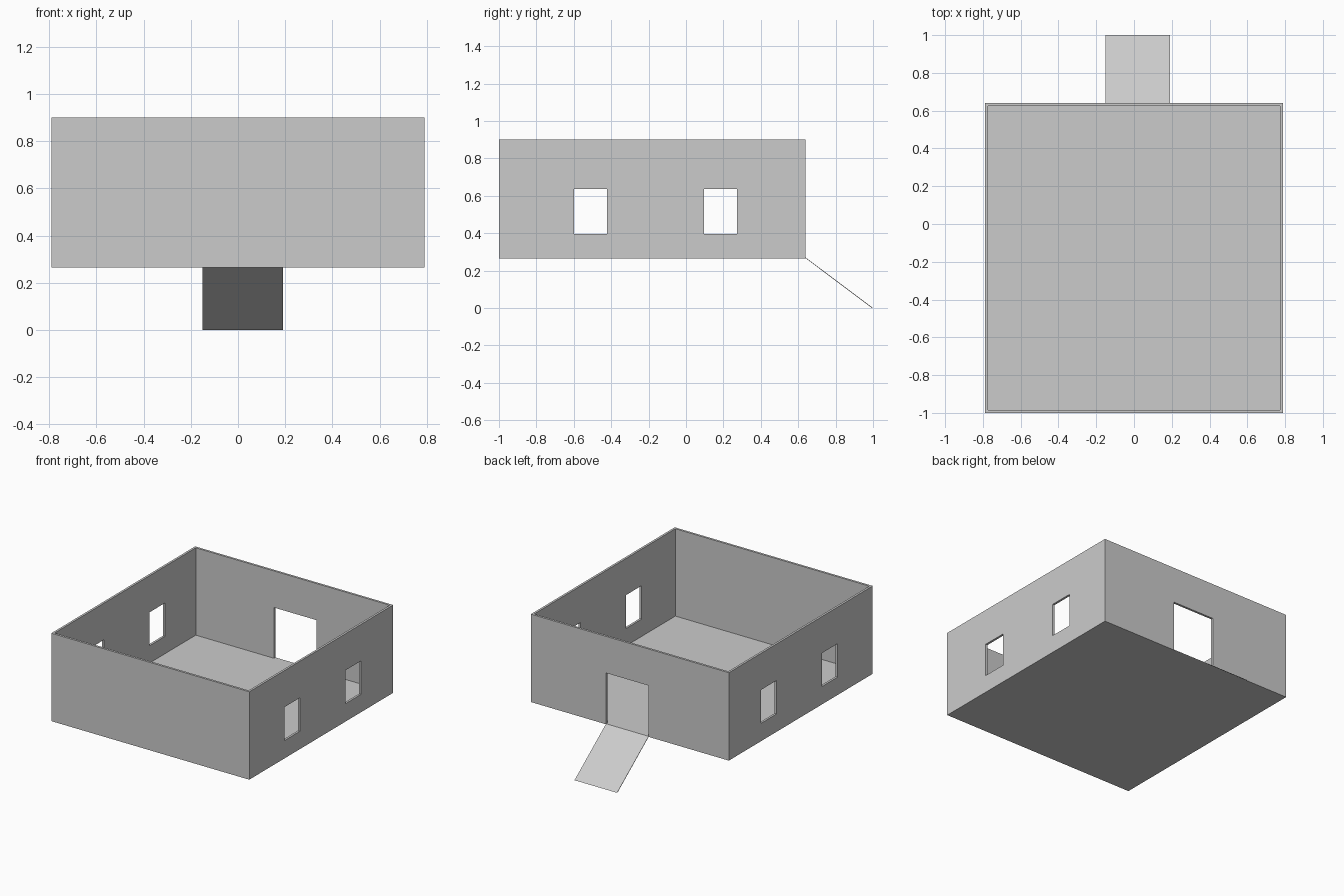
import bpy, bmesh

if "Cube" in bpy.data.objects:
    bpy.data.objects.remove(bpy.data.objects["Cube"])

X = 0.79                    # half width of the house
Y0, Y1 = -1.0, 0.64         # front and back walls
Z0, Z1 = 0.266, 0.90        # underside of floor, top of walls
FLOOR = Z0 + 0.004
WALL = 0.016
DOOR = (-0.15, 0.19)


def prism(name, profile, x0, x1):
    """Extrude a y-z profile from x0 to x1."""
    bm = bmesh.new()
    face = bm.faces.new([bm.verts.new((x0, y, z)) for y, z in profile])
    ext = bmesh.ops.extrude_face_region(bm, geom=[face])
    moved = [v for v in ext["geom"] if isinstance(v, bmesh.types.BMVert)]
    bmesh.ops.translate(bm, verts=moved, vec=(x1 - x0, 0, 0))
    bmesh.ops.recalc_face_normals(bm, faces=bm.faces)
    mesh = bpy.data.meshes.new(name)
    bm.to_mesh(mesh)
    bm.free()
    obj = bpy.data.objects.new(name, mesh)
    bpy.context.collection.objects.link(obj)
    return obj


def box(name, x0, x1, y0, y1, z0, z1):
    return prism(name, [(y0, z0), (y1, z0), (y1, z1), (y0, z1)], x0, x1)


def cut(target, cutter):
    """Subtract the cutter, then discard it."""
    mod = target.modifiers.new("cut", "BOOLEAN")
    mod.operation = "DIFFERENCE"
    mod.solver = "EXACT"
    mod.object = cutter
    bpy.context.view_layer.objects.active = target
    bpy.ops.object.modifier_apply(modifier=mod.name)
    bpy.data.objects.remove(cutter)


# Floor slab
box("floor", -X, X, Y0, Y1, Z0, FLOOR)

# Open-topped ring of walls
walls = box("walls", -X, X, Y0, Y1, FLOOR, Z1)
cut(walls, box("room_cutter", -X + WALL, X - WALL, Y0 + WALL, Y1 - WALL, 0, 2))

# Two windows through both side walls
for y in (-0.60, 0.096):
    cut(walls, box("window_cutter", -1, 1, y, y + 0.177, 0.395, 0.636))

# Doorway in the back wall
cut(walls, box("door_cutter", *DOOR, Y1 - 0.1, Y1 + 0.1, 0.1, 0.636))

# Thin entrance ramp
prism("ramp", [(Y1, FLOOR), (1.0, 0.0), (0.994, 0.0), (Y1, Z0)], *DOOR)
